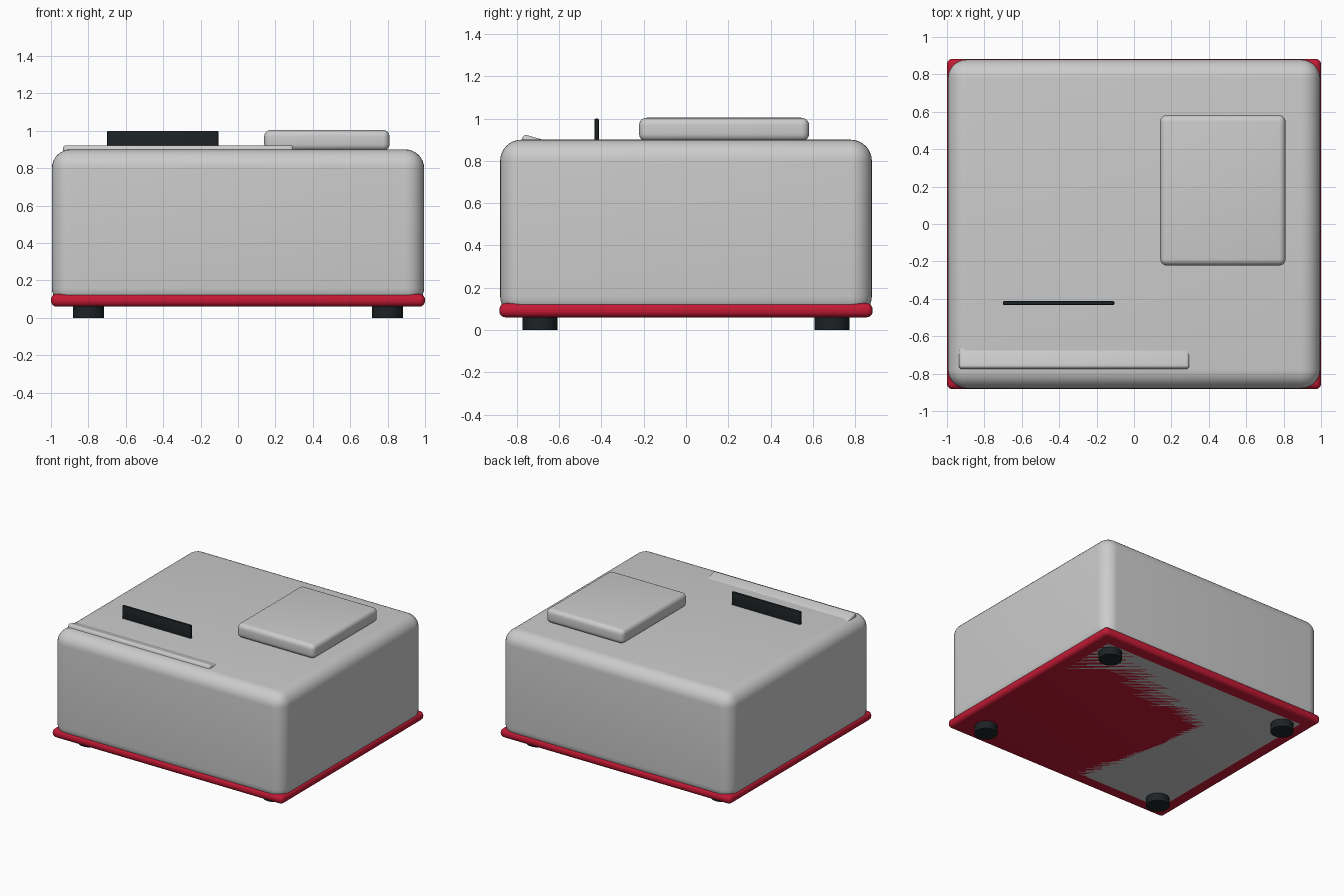
import bpy
import math

if "Cube" in bpy.data.objects:
    bpy.data.objects.remove(bpy.data.objects["Cube"])


def material(name, colour):
    m = bpy.data.materials.new(name)
    m.diffuse_color = (*colour, 1)
    m.use_nodes = True
    m.node_tree.nodes["Principled BSDF"].inputs["Base Color"].default_value = m.diffuse_color
    return m


RED = material("red", (0.55, 0.01, 0.035))
BLACK = material("black", (0.012, 0.016, 0.018))
LIGHT = material("light_grey", (0.8, 0.81, 0.83))


def finish(obj, name, mat, bevel, segments):
    obj.name = name
    if mat:
        obj.data.materials.append(mat)
    if bevel:
        b = obj.modifiers.new("bevel", 'BEVEL')
        b.width, b.segments = bevel, segments
        b.limit_method = 'ANGLE'
        bpy.ops.object.modifier_apply(modifier=b.name)
    bpy.ops.object.shade_smooth_by_angle(angle=math.radians(35))
    return obj


def box(name, lo, hi, bevel=0, segments=4, mat=None):
    centre = [(a + b) / 2 for a, b in zip(lo, hi)]
    bpy.ops.mesh.primitive_cube_add(size=1, location=centre)
    obj = bpy.context.object
    obj.scale = [b - a for a, b in zip(lo, hi)]
    bpy.ops.object.transform_apply(location=False, rotation=False, scale=True)
    return finish(obj, name, mat, bevel, segments)


# Rounded housing and the red trim plate around its bottom
box("housing", (-0.995, -0.879, 0.06), (0.995, 0.879, 0.90), 0.1, 8)
box("base_trim", (-1, -0.883, 0.06), (1, 0.883, 0.127), 0.03, 5, RED)

# Raised pad on the top
box("top_pad", (0.14, -0.222, 0.893), (0.81, 0.582, 1.004), 0.035, 5, LIGHT)

# Thin upright card set in the top
box("upright_card", (-0.70, -0.433, 0.86), (-0.105, -0.412, 1.0), 0.006, 2, BLACK)

# Tilted strip half sunk at the front of the top
strip = box("front_strip", (-0.935, -0.07, -0.06), (0.295, 0.07, 0.06), 0.015, 3, LIGHT)
tilt = math.radians(-16)
strip.rotation_euler.x = tilt
corner_y = -0.07 * math.cos(tilt) - 0.06 * math.sin(tilt)
corner_z = -0.07 * math.sin(tilt) + 0.06 * math.cos(tilt)
strip.location.y = -0.768 - corner_y
strip.location.z = 0.926 - corner_z

# Round feet
for sx, side in ((-1, "left"), (1, "right")):
    for sy, end in ((-1, "front"), (1, "back")):
        bpy.ops.mesh.primitive_cylinder_add(vertices=32, radius=0.083, depth=0.075,
                                            location=(sx * 0.8, sy * 0.69, 0.0375))
        finish(bpy.context.object, f"{end}_{side}_foot", BLACK, 0, 0)
